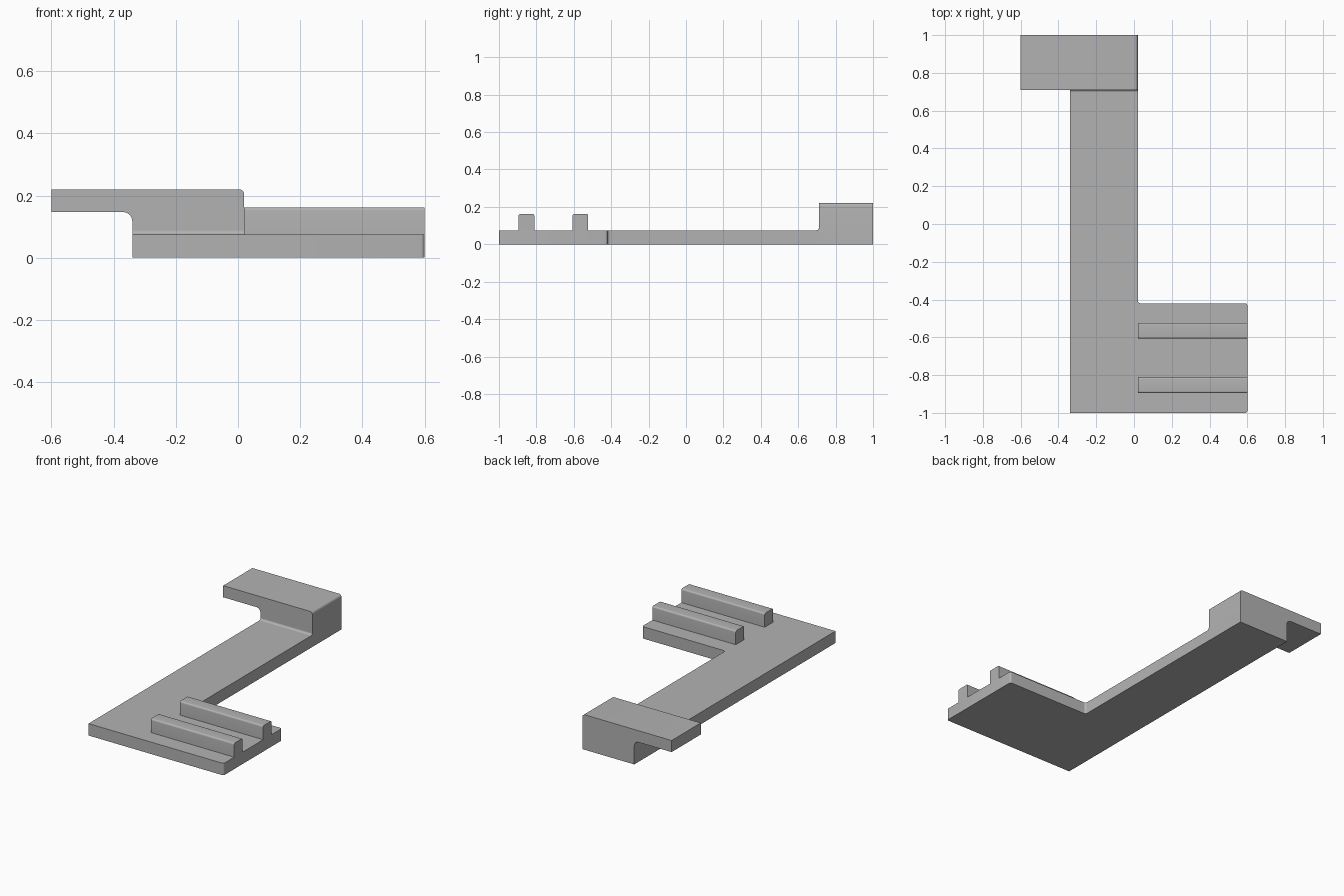
import bpy, bmesh, math
from mathutils import Vector

cube = bpy.data.objects.get("Cube")
if cube:
    bpy.data.objects.remove(cube, do_unlink=True)

grey = bpy.data.materials.new("light grey")
grey.use_nodes = True
grey.diffuse_color = (0.45, 0.45, 0.45, 1)
grey.node_tree.nodes["Principled BSDF"].inputs["Base Color"].default_value = grey.diffuse_color


def rounded(corners, steps=6):
    """Outline from (u, v, radius) corners, each right angle filleted."""
    pts = []
    for i, (u, v, r) in enumerate(corners):
        p = Vector((u, v))
        if not r:
            pts.append(p)
            continue
        to_prev = (Vector(corners[i - 1][:2]) - p).normalized()
        to_next = (Vector(corners[(i + 1) % len(corners)][:2]) - p).normalized()
        centre = p + r * (to_prev + to_next)
        for k in range(steps + 1):
            t = math.pi / 2 * k / steps
            pts.append(centre - r * (to_next * math.cos(t) + to_prev * math.sin(t)))
    return pts


def extrude(name, corners, axis, start, end):
    """Solid made by sweeping an outline along one axis."""
    place = {"x": lambda p: (start, p.x, p.y),
             "y": lambda p: (p.x, start, p.y),
             "z": lambda p: (p.x, p.y, start)}[axis]
    bm = bmesh.new()
    face = bm.faces.new([bm.verts.new(place(p)) for p in rounded(corners)])
    move = Vector([(end - start) * (axis == a) for a in "xyz"])
    out = bmesh.ops.extrude_face_region(bm, geom=[face], use_keep_orig=True)
    bmesh.ops.translate(bm, vec=move,
                        verts=[g for g in out["geom"] if isinstance(g, bmesh.types.BMVert)])
    bmesh.ops.remove_doubles(bm, verts=bm.verts, dist=1e-5)
    bmesh.ops.recalc_face_normals(bm, faces=bm.faces)
    mesh = bpy.data.meshes.new(name)
    bm.to_mesh(mesh)
    bm.free()
    mesh.materials.append(grey)
    obj = bpy.data.objects.new(name, mesh)
    bpy.context.collection.objects.link(obj)
    bpy.ops.object.select_all(action="DESELECT")
    obj.select_set(True)
    bpy.context.view_layer.objects.active = obj
    bpy.ops.object.shade_smooth_by_angle(angle=math.radians(30))
    return obj


LEFT, RIGHT = 0.02, -0.34      # sides of the long arm
TOP, STEP = 0.075, 0.71        # plate thickness, front of the raised hook

# L-shaped base plate
extrude("base_plate", [(RIGHT, -1, 0), (0.6, -1, 0.012), (0.6, -0.42, 0.012),
                       (LEFT, -0.42, 0.015), (LEFT, STEP, 0), (RIGHT, STEP, 0)],
        "z", 0, TOP)

# Raised end block with an overhanging lip
extrude("hook_block", [(-0.6, 0.147, 0), (-0.6, 0.22, 0), (LEFT, 0.22, 0.016),
                       (LEFT, 0, 0), (RIGHT, 0, 0), (RIGHT, 0.147, 0.03)],
        "y", STEP, 1)

# Small cove where the plate meets the block
extrude("cove", [(STEP - 0.012, TOP, 0), (STEP, TOP, 0.012), (STEP, TOP + 0.012, 0),
                 (STEP + 0.005, TOP + 0.012, 0), (STEP + 0.005, TOP - 0.005, 0),
                 (STEP - 0.012, TOP - 0.005, 0)],
        "x", RIGHT, LEFT)

# Two parallel ribs with softened top edges
for name, y in (("front_rib", -0.853), ("back_rib", -0.565)):
    extrude(name, [(y - 0.042, TOP - 0.005, 0), (y - 0.042, 0.162, 0.01),
                   (y + 0.042, 0.162, 0.01), (y + 0.042, TOP - 0.005, 0)],
            "x", LEFT, 0.6)
